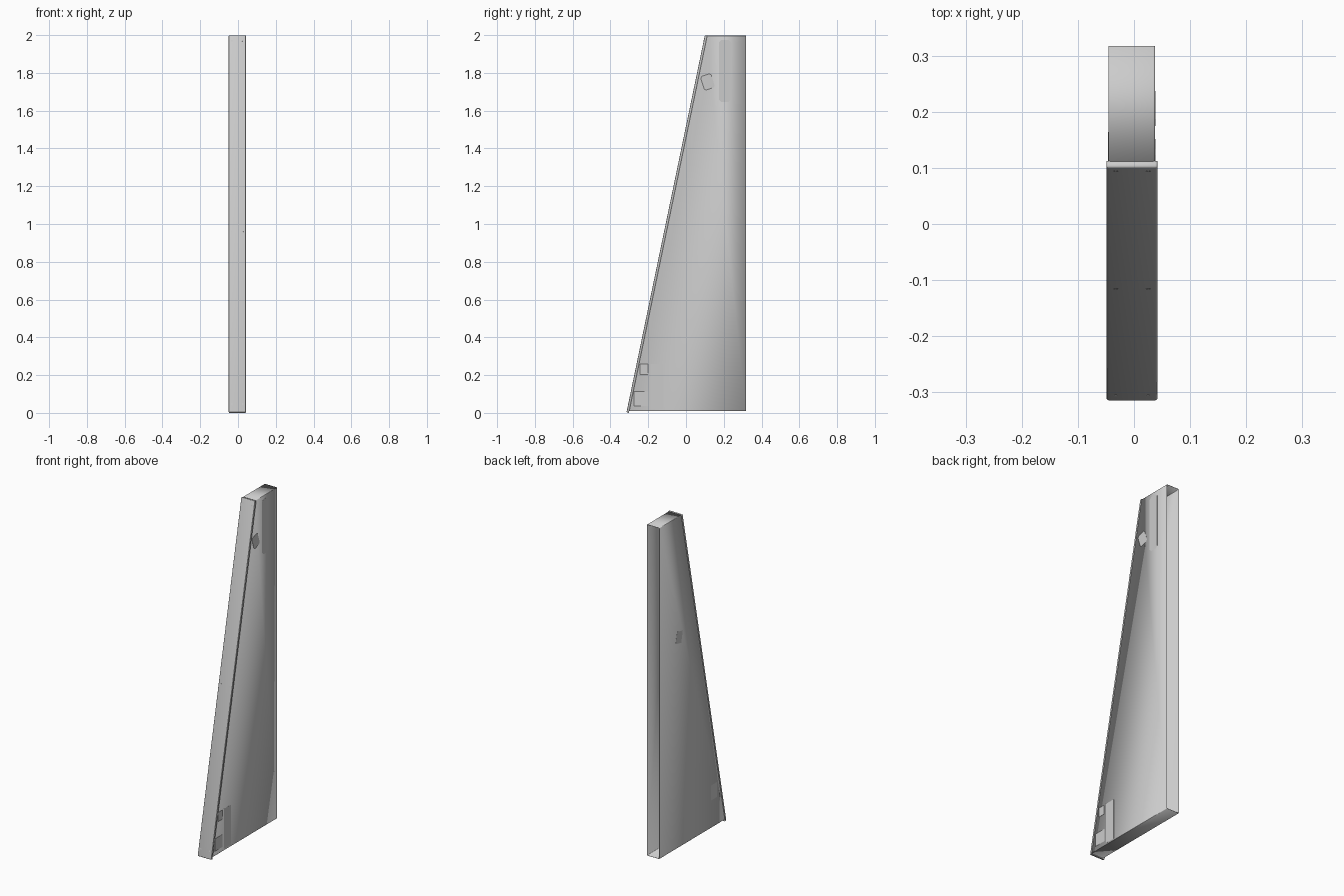
import bpy, bmesh, math
from mathutils import Vector

if "Cube" in bpy.data.objects:
    bpy.data.objects.remove(bpy.data.objects["Cube"])

XL, XR = -0.0455, 0.0375          # body side planes
CL, CR = -0.049, 0.042            # cover side planes
XM = (CL + CR) / 2
D = Vector((0, 0.415, 1.997)).normalized()   # up along the sloped front
N = Vector((0, D.z, -D.y))                   # inward from the sloped front
P0 = Vector((0, -0.315, 0.003))
LENGTH = 2.039


def finish(bm, name, thickness=0):
    me = bpy.data.meshes.new(name)
    bm.to_mesh(me)
    bm.free()
    ob = bpy.data.objects.new(name, me)
    bpy.context.collection.objects.link(ob)
    if thickness:
        mod = ob.modifiers.new("sheet", 'SOLIDIFY')
        mod.thickness = thickness
        mod.offset = -1
    bpy.ops.object.select_all(action='DESELECT')
    ob.select_set(True)
    bpy.context.view_layer.objects.active = ob
    bpy.ops.object.shade_smooth_by_angle(angle=math.radians(40))
    return ob


def prism(profile, x0, x1):
    """Closed prism of a (y, z) profile running along x."""
    bm = bmesh.new()
    a = [bm.verts.new((x0, y, z)) for y, z in profile]
    b = [bm.verts.new((x1, y, z)) for y, z in profile]
    bm.faces.new(a)
    bm.faces.new(b[::-1])
    n = len(profile)
    for i in range(n):
        j = (i + 1) % n
        bm.faces.new((a[i], b[i], b[j], a[j]))
    bmesh.ops.recalc_face_normals(bm, faces=bm.faces)
    bm.normal_update()
    return bm


def open_faces(bm, directions):
    """Remove the faces that look along the given directions."""
    gone = [f for f in bm.faces if any(f.normal.dot(d) > 0.95 for d in directions)]
    bmesh.ops.delete(bm, geom=gone, context='FACES')


def round_folds(bm, radius):
    folds = [e for e in bm.edges if len(e.link_faces) == 2]
    bmesh.ops.bevel(bm, geom=folds, offset=radius, segments=3,
                    affect='EDGES', profile=0.5)


def at(u, depth):
    p = P0 + D * u + N * depth
    return (p.y, p.z)


# Tapered sheet-metal housing, open at the back and under the front cover
bm = prism([(-0.308, 0.010), (0.317, 0.010), (0.317, 1.997), (0.106, 1.997)], XL, XR)
open_faces(bm, [Vector((0, 1, 0)), -N])
round_folds(bm, 0.003)
finish(bm, "housing", 0.0015)

# Sloped front cover, a shallow pan folded over the housing
bm = prism([at(0, 0), at(LENGTH, 0), at(LENGTH, 0.013), at(0, 0.013)], CL, CR)
open_faces(bm, [N])
round_folds(bm, 0.004)
finish(bm, "front_cover", 0.0015)

# Small screws in pairs down the cover
for row, u in enumerate((0.045, LENGTH / 2 - 0.04, LENGTH - 0.03)):
    for side in (-1, 1):
        bm = bmesh.new()
        bmesh.ops.create_cone(bm, cap_ends=True, segments=16, radius1=0.004,
                              radius2=0.004, depth=0.001)
        ob = finish(bm, f"cover_screw_{row}_{'left' if side < 0 else 'right'}")
        ob.rotation_euler = N.to_track_quat('Z', 'Y').to_euler()
        ob.location = P0 + D * u + Vector((XM + side * 0.029, 0, 0))


def plate(name, x, y, z, w, h, tilt=0, cut=0.0):
    """Paper-thin plate on a side wall, with optional cut corners."""
    a, b = w / 2, h / 2
    if cut:
        pts = [(-a + cut, -b), (a - cut, -b), (a, -b + cut), (a, b - cut),
               (a - cut, b), (-a + cut, b), (-a, b - cut), (-a, -b + cut)]
    else:
        pts = [(-a, -b), (a, -b), (a, b), (-a, b)]
    c, s = math.cos(tilt), math.sin(tilt)
    pts = [(y + p * c - q * s, z + p * s + q * c) for p, q in pts]
    finish(prism(pts, x - 0.0004, x + 0.0004), name)


# Flush plates on the right wall, then the left wall
plate("lower_square_plate", XR, -0.237, 0.075, 0.075, 0.075)
plate("lower_small_plate", XR, -0.223, 0.232, 0.042, 0.055)
plate("lower_tall_plate", XR, -0.155, 0.14, 0.065, 0.24)
plate("upper_tilted_plate", XR, 0.115, 1.752, 0.058, 0.076, math.radians(18), 0.008)
plate("upper_tall_plate", XR, 0.206, 1.81, 0.062, 0.33, 0, 0.012)
plate("left_upper_plate", XL, 0.13, 1.27, 0.055, 0.07, math.radians(12))
plate("left_lower_plate", XL, -0.20, 0.22, 0.06, 0.09)
